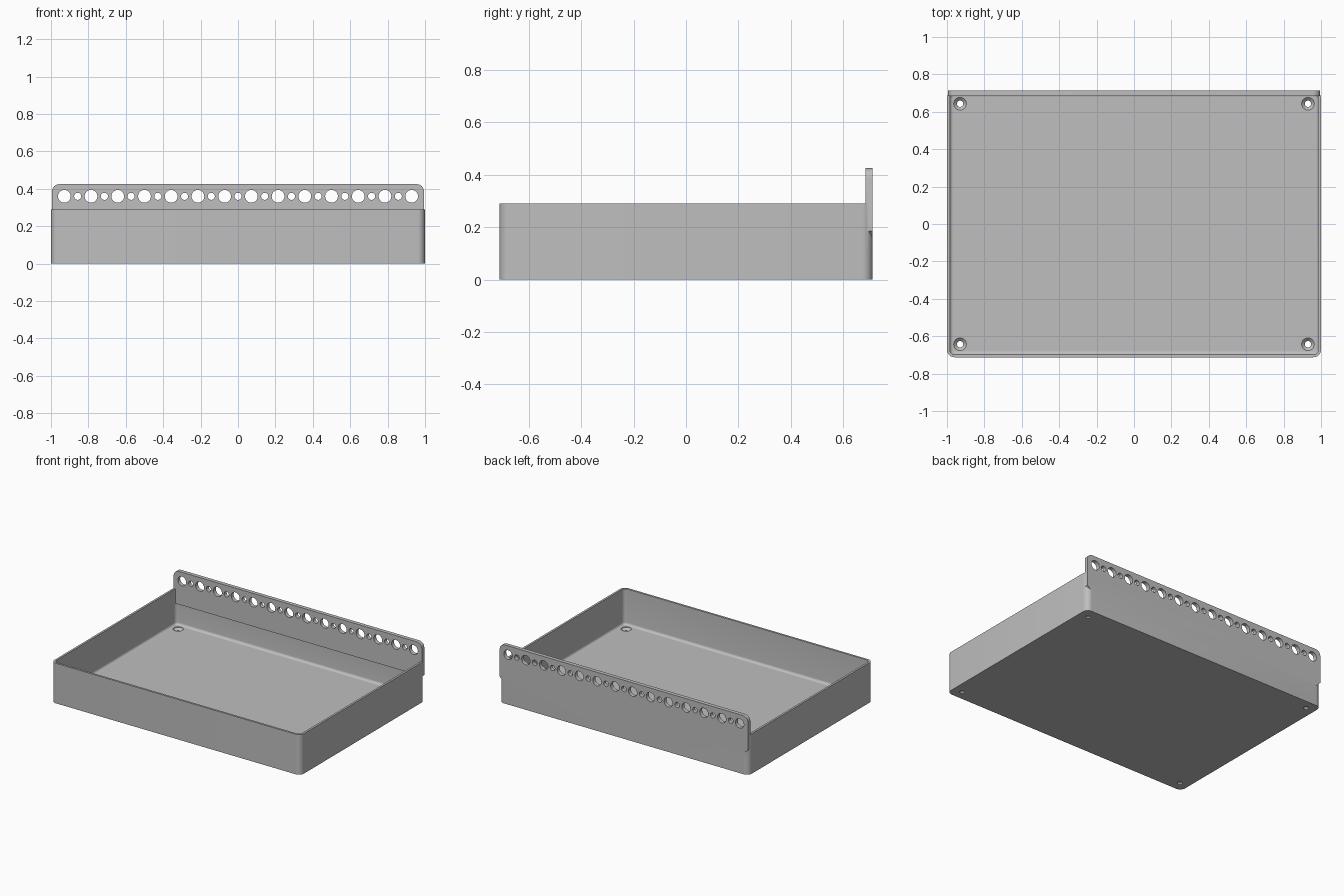
import bpy, bmesh, math
from mathutils import Vector

cube = bpy.data.objects.get("Cube")
if cube:
    bpy.data.objects.remove(cube, do_unlink=True)

HX, HY = 1.0, 0.7125        # half width and half depth
WALL, FLOOR, RIM = 0.015, 0.03, 0.29
CORNER, FILLET = 0.04, 0.018

grey = bpy.data.materials.new("light_grey")
grey.use_nodes = True
grey.diffuse_color = (0.52, 0.52, 0.52, 1)
grey.node_tree.nodes["Principled BSDF"].inputs["Base Color"].default_value = (0.52, 0.52, 0.52, 1)


def arc(cx, cy, r, start, sweep=90, steps=8):
    angles = [math.radians(start + sweep * i / steps) for i in range(steps + 1)]
    return [(cx + r * math.cos(a), cy + r * math.sin(a)) for a in angles]


def rounded_ring(inset, z):
    """Rounded rectangle offset inward from the tray outline."""
    x, y, r = HX - CORNER, HY - CORNER, max(CORNER - inset, 0.004)
    dx, dy = HX - inset - r, HY - inset - r
    pts = (arc(dx, dy, r, 0) + arc(-dx, dy, r, 90)
           + arc(-dx, -dy, r, 180) + arc(dx, -dy, r, 270))
    return [Vector((px, py, z)) for px, py in pts]


def circle(x, y, z, r, n=32):
    return [Vector((x + r * math.cos(math.tau * i / n),
                    y + r * math.sin(math.tau * i / n), z)) for i in range(n)]


def loft(bm, rings):
    """Skin a stack of rings and cap both ends."""
    loops = [[bm.verts.new(p) for p in ring] for ring in rings]
    n = len(loops[0])
    for a, b in zip(loops, loops[1:]):
        for i in range(n):
            j = (i + 1) % n
            bm.faces.new((a[i], a[j], b[j], b[i]))
    bm.faces.new(loops[0][::-1])
    bm.faces.new(loops[-1])


def make_object(name, bm):
    bmesh.ops.recalc_face_normals(bm, faces=bm.faces[:])
    mesh = bpy.data.meshes.new(name)
    bm.to_mesh(mesh)
    bm.free()
    obj = bpy.data.objects.new(name, mesh)
    bpy.context.collection.objects.link(obj)
    return obj


def combine(target, helper, operation):
    """Apply a boolean and discard its helper."""
    helper.hide_render = True
    mod = target.modifiers.new(operation, 'BOOLEAN')
    mod.operation, mod.object, mod.solver = operation, helper, 'EXACT'
    bpy.context.view_layer.objects.active = target
    bpy.ops.object.modifier_apply(modifier=mod.name)
    bpy.data.objects.remove(helper, do_unlink=True)


# Tray shell: outer wall, rim, inner wall, filleted floor
bm = bmesh.new()
rings = [rounded_ring(0, 0), rounded_ring(0, RIM), rounded_ring(WALL, RIM)]
for i in range(7):
    a = math.radians(90 * i / 6)
    rings.append(rounded_ring(WALL + FILLET * (1 - math.cos(a)),
                              FLOOR + FILLET * (1 - math.sin(a))))
loft(bm, rings)
tray = make_object("tray", bm)

# Raised back plate with rounded top corners and chamfered lower ends
px, top, r = 0.995, 0.425, 0.04
outline = (arc(px - r, top - r, r, 0) + arc(r - px, top - r, r, 90)
           + [(-px, 0.185), (0.03 - px, 0.155), (-0.97, 0.185)][:1]
           + [(0.03 - px, 0.155), (px - 0.03, 0.155), (px, 0.185)])
# The inner layer stops at the ledge, the outer layer carries the chamfer
inner = arc(px - r, top - r, r, 0) + arc(r - px, top - r, r, 90) + [(-px, 0.185), (px, 0.185)]
for name, shape, y0, y1 in (("back_plate", outline, HY - WALL + 0.002, HY),
                            ("back_ledge", inner, HY - 0.028, HY - WALL + 0.002)):
    bm = bmesh.new()
    loft(bm, [[Vector((x, y, z)) for x, z in shape] for y in (y0, y1)])
    combine(tray, make_object(name, bm), 'UNION')

# Row of alternating large and small holes
bm = bmesh.new()
for i in range(27):
    x = (i - 13) / 14
    radius = 0.019 if i % 2 else 0.034
    loft(bm, [[Vector((p.x, y, p.y)) for p in circle(x, 0.36, 0, radius)]
              for y in (0.6, 0.8)])
combine(tray, make_object("hole_cutter", bm), 'DIFFERENCE')

# Countersunk screw holes in the floor corners
bm = bmesh.new()
for sx in (-1, 1):
    for sy in (-1, 1):
        steps = ((-0.02, 0.017), (0.01, 0.017), (0.026, 0.034), (0.05, 0.034))
        loft(bm, [circle(sx * 0.93, sy * 0.643, z, rad) for z, rad in steps])
combine(tray, make_object("screw_hole_cutter", bm), 'DIFFERENCE')

# Finish
tray.data.materials.clear()
tray.data.materials.append(grey)
for face in tray.data.polygons:
    face.material_index = 0
bpy.ops.object.select_all(action='DESELECT')
tray.select_set(True)
bpy.context.view_layer.objects.active = tray
bpy.ops.object.shade_smooth_by_angle(angle=math.radians(30))
